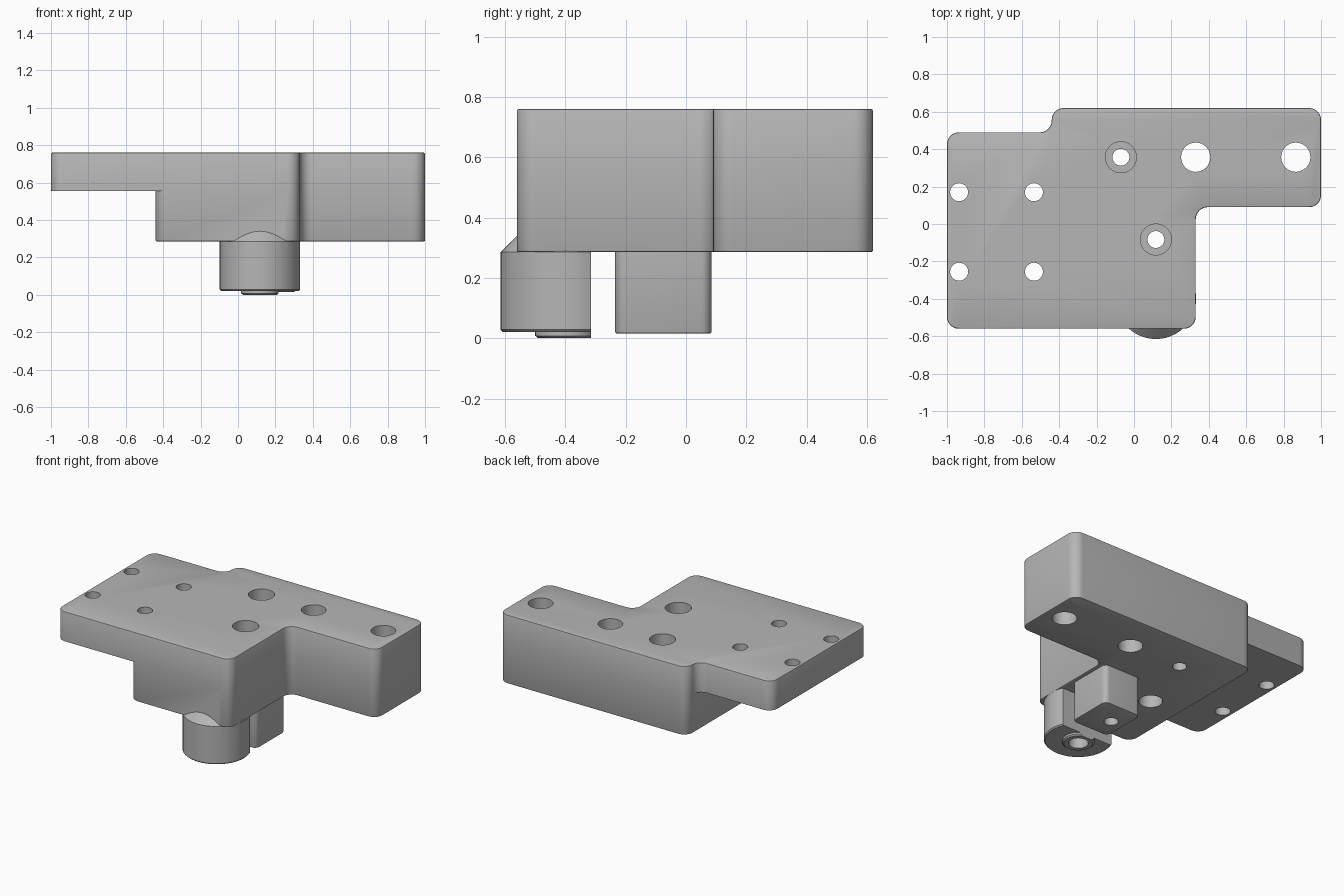
import bpy, bmesh, math
from mathutils import Vector

cube = bpy.data.objects.get("Cube")
if cube:
    bpy.data.objects.remove(cube)

grey = bpy.data.materials.new("plain grey")
grey.use_nodes = True
grey.diffuse_color = (0.47, 0.47, 0.47, 1)
grey.node_tree.nodes["Principled BSDF"].inputs["Base Color"].default_value = (0.47, 0.47, 0.47, 1)


def finish(name, bm):
    bmesh.ops.recalc_face_normals(bm, faces=bm.faces)
    mesh = bpy.data.meshes.new(name)
    bm.to_mesh(mesh)
    bm.free()
    mesh.materials.append(grey)
    obj = bpy.data.objects.new(name, mesh)
    bpy.context.collection.objects.link(obj)
    return obj


def rounded(corners, radius, steps=8):
    """Fillet every right-angled corner of an outline."""
    points = []
    for i, corner in enumerate(corners):
        p = Vector(corner)
        a = (Vector(corners[i - 1]) - p).normalized() * radius
        b = (Vector(corners[(i + 1) % len(corners)]) - p).normalized() * radius
        for k in range(steps + 1):
            t = k / steps * math.pi / 2
            points.append(p + a * (1 - math.sin(t)) + b * (1 - math.cos(t)))
    return points


def prism(name, corners, radius, z0, z1, soft_z):
    """Extrude a filleted outline and soften the rim at height soft_z."""
    bm = bmesh.new()
    base = bm.faces.new([bm.verts.new((p.x, p.y, z0)) for p in rounded(corners, radius)])
    top = bmesh.ops.extrude_face_region(bm, geom=[base], use_keep_orig=True)["geom"]
    bmesh.ops.translate(bm, vec=(0, 0, z1 - z0),
                        verts=[v for v in top if isinstance(v, bmesh.types.BMVert)])
    rim = [e for e in bm.edges if all(abs(v.co.z - soft_z) < 1e-5 for v in e.verts)]
    bmesh.ops.bevel(bm, geom=rim, offset=0.007, segments=2, profile=0.5, affect="EDGES")
    return finish(name, bm)


def lathe(name, x, y, profile, sides=48):
    """Turn a list of (radius, z) into a closed solid."""
    bm = bmesh.new()
    rings = []
    for r, z in profile:
        rings.append([bm.verts.new((x + r * math.cos(2 * math.pi * i / sides),
                                    y + r * math.sin(2 * math.pi * i / sides), z))
                      for i in range(sides)])
    for low, high in zip(rings, rings[1:]):
        for i in range(sides):
            j = (i + 1) % sides
            bm.faces.new((low[i], low[j], high[j], high[i]))
    bm.faces.new(rings[0])
    bm.faces.new(rings[-1])
    return finish(name, bm)


def combine(target, tool, operation):
    mod = target.modifiers.new(operation, "BOOLEAN")
    mod.operation = operation
    mod.solver = "EXACT"
    mod.object = tool
    bpy.ops.object.select_all(action="DESELECT")
    bpy.context.view_layer.objects.active = target
    target.select_set(True)
    bpy.ops.object.modifier_apply(modifier=mod.name)
    bpy.data.objects.remove(tool)


LEFT, RIGHT, FRONT, BACK = -0.44, 0.33, -0.56, 0.62
BOTTOM, STEP, TOP = 0.285, 0.555, 0.76
arm = [(RIGHT, FRONT), (RIGHT, 0.09), (1, 0.09), (1, BACK), (LEFT, BACK)]

# Top plate and the thick block under it
bracket = prism("mounting_bracket", [(-1, FRONT)] + arm + [(LEFT, 0.49), (-1, 0.49)],
                0.064, STEP, TOP, TOP)
block = prism("block", [(LEFT, FRONT)] + arm, 0.064, BOTTOM, STEP, BOTTOM)
combine(bracket, block, "UNION")

# Square post below the block
post = prism("post", [(0.02, -0.235), (0.305, -0.235), (0.305, 0.085), (0.02, 0.085)],
             0.035, 0.015, 0.4, 0.015)
combine(bracket, post, "UNION")

# Round boss with a sloped shoulder, its back cut flat
boss = lathe("boss", 0.117, -0.40, [(0.09, 0), (0.1, 0.008), (0.1, 0.02), (0.207, 0.02),
                                   (0.215, 0.028), (0.215, BOTTOM), (0.13, 0.37)])
slab = prism("boss_cutter", [(-0.3, -0.315), (0.5, -0.315), (0.5, 0.2), (-0.3, 0.2)],
             0.05, -0.1, 0.5, 0.5)
combine(boss, slab, "DIFFERENCE")
combine(bracket, boss, "UNION")

# Through holes: four small in the plate, two large in the arm
holes = [(x, y, 0.048) for x in (-0.935, -0.535) for y in (-0.255, 0.17)]
holes += [(x, 0.357, 0.078) for x in (0.33, 0.865)]
for x, y, r in holes:
    combine(bracket, lathe("drill", x, y, [(r, -0.1), (r, 1)]), "DIFFERENCE")

# Counterbored screw holes
for x, y in ((-0.07, 0.357), (0.117, -0.083)):
    screw = lathe("drill", x, y, [(0.045, -0.1), (0.045, 0.45), (0.083, 0.45), (0.083, 1)])
    combine(bracket, screw, "DIFFERENCE")

# Blind holes from below, in the block and in the boss
combine(bracket, lathe("drill", -0.21, -0.09, [(0.075, 0.1), (0.075, 0.5)]), "DIFFERENCE")
combine(bracket, lathe("drill", 0.117, -0.40, [(0.062, -0.1), (0.062, 0.25)]), "DIFFERENCE")

bpy.ops.object.shade_smooth_by_angle(angle=math.radians(30))
